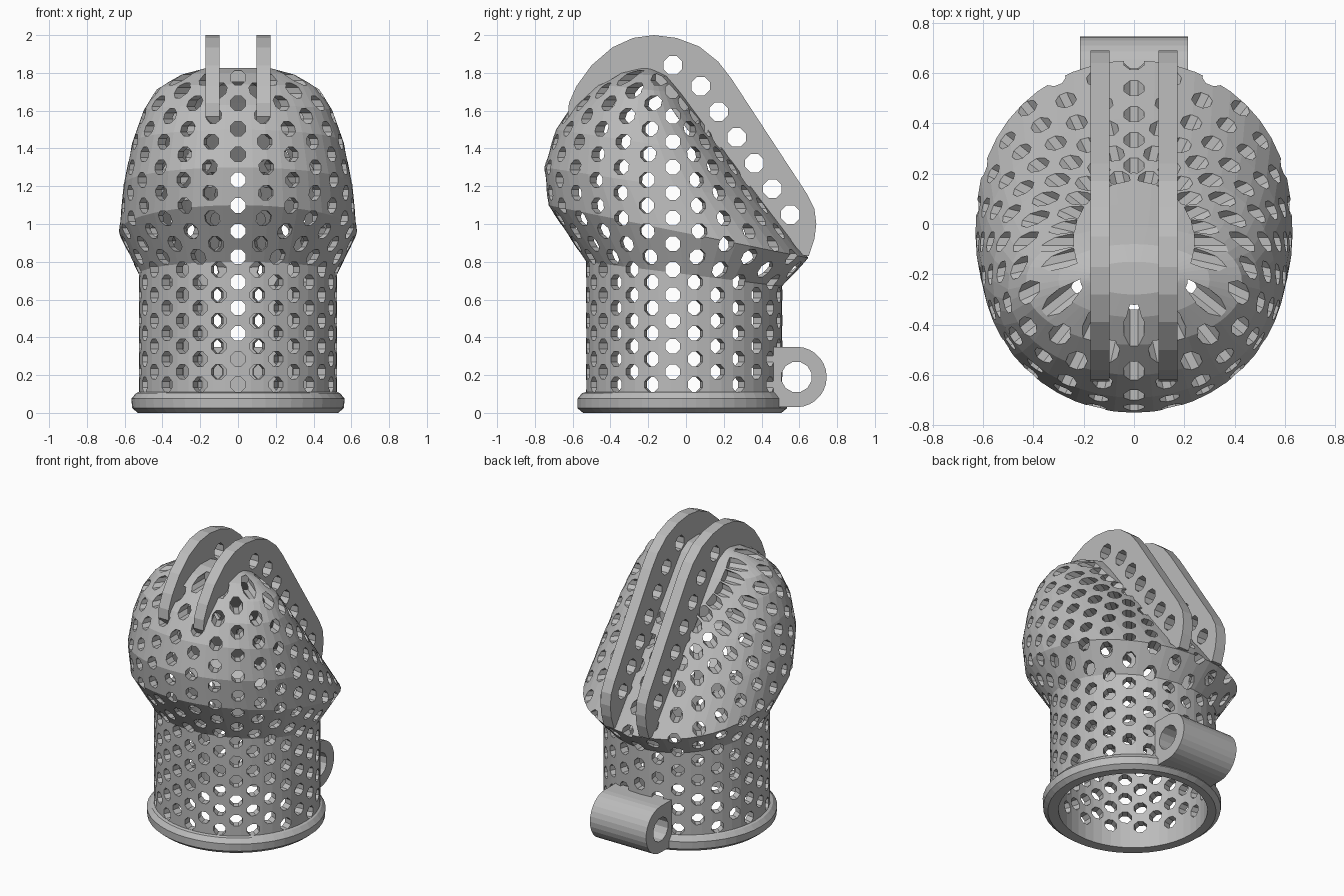
import bpy, bmesh, math
from mathutils import Matrix, Vector

if "Cube" in bpy.data.objects:
    bpy.data.objects.remove(bpy.data.objects["Cube"], do_unlink=True)

grey = bpy.data.materials.new("plain grey")
grey.use_nodes = True
grey.diffuse_color = (0.5, 0.5, 0.5, 1)
grey.node_tree.nodes["Principled BSDF"].inputs["Base Color"].default_value = (0.5, 0.5, 0.5, 1)


def make(name, bm):
    bmesh.ops.recalc_face_normals(bm, faces=bm.faces)
    me = bpy.data.meshes.new(name)
    bm.to_mesh(me)
    bm.free()
    me.materials.append(grey)
    ob = bpy.data.objects.new(name, me)
    bpy.context.collection.objects.link(ob)
    return ob


def cut(target, cutter):
    mod = target.modifiers.new("cut", "BOOLEAN")
    mod.operation = "DIFFERENCE"
    mod.solver = "EXACT"
    mod.object = cutter
    bpy.context.view_layer.objects.active = target
    bpy.ops.object.modifier_apply(modifier=mod.name)
    bpy.data.objects.remove(cutter, do_unlink=True)


def rod(bm, centre, axis, radius, length, sides=8):
    turn = Vector(axis).to_track_quat("Z", "Y").to_matrix().to_4x4()
    spin = Matrix.Rotation(math.pi / sides, 4, "Z")
    bmesh.ops.create_cone(bm, cap_ends=True, segments=sides, radius1=radius, radius2=radius,
                          depth=length, matrix=Matrix.Translation(centre) @ turn @ spin)


def plate(name, outline, x0, x1):
    # Extrude a (y, z) outline along x
    bm = bmesh.new()
    face = bm.faces.new([bm.verts.new((x0, y, z)) for y, z in outline])
    ext = bmesh.ops.extrude_face_region(bm, geom=[face])
    bmesh.ops.translate(bm, vec=(x1 - x0, 0, 0),
                        verts=[v for v in ext["geom"] if isinstance(v, bmesh.types.BMVert)])
    return make(name, bm)


# Hollow body: each section is front y, front z, back y, back z, half width
SEG = 48
lip = [(-.545, 0, .505, 0, .53), (-.575, .025, .535, .025, .56),
       (-.575, .075, .535, .075, .565), (-.55, .105, .515, .105, .54)]
tube = [(-.53, .11, .51, .11, .525), (-.53, .8, .51, .67, .525)]
head = [(-.73, 1.1, .65, .82, .63), (-.75, 1.3, .42, 1.12, .605),
        (-.69, 1.5, .24, 1.36, .56), (-.6, 1.63, .08, 1.57, .5),
        (-.48, 1.74, -.01, 1.69, .43), (-.37, 1.8, -.08, 1.78, .3),
        (-.28, 1.825, -.15, 1.82, .18)]


def ring(bm, section, inset=0.0, drop=0.0):
    yf, zf, yb, zb, w = section
    yf, yb, w = yf + inset, yb - inset, w - inset
    verts = []
    for i in range(SEG):
        a = 2 * math.pi * i / SEG
        c, s = math.cos(a), math.sin(a)
        # Squarer towards the back of the head
        power = .85 if c < 0 and section in head else 1
        u = math.copysign(abs(c) ** power, c)
        y = (yf + yb) / 2 - (yb - yf) / 2 * u
        z = (zf + zb) / 2 + (zf - zb) / 2 * u - drop
        verts.append(bm.verts.new((w * s, y, z)))
    return verts


bm = bmesh.new()
rings = [ring(bm, s, .055, .05) for s in reversed(head)]
rings += [ring(bm, s, .055) for s in reversed(tube)]
rings.append(ring(bm, (-.53, 0, .51, 0, .525), .055))
rings += [ring(bm, s) for s in lip + tube + head]
for lo, hi in zip(rings, rings[1:]):
    for i in range(SEG):
        j = (i + 1) % SEG
        bm.faces.new((lo[i], lo[j], hi[j], hi[i]))
bm.faces.new(rings[0])
bm.faces.new(rings[-1])
body = make("perforated_body", bm)

# Staggered radial perforations
bm = bmesh.new()
COLS = 28
for col in range(COLS):
    a = 2 * math.pi * col / COLS
    d = Vector((math.sin(a), -math.cos(a), 0))
    z = .15 + .0677 * (col % 2)
    while z < 1.79:
        rod(bm, d * .62 + Vector((0, -.07, z)), d, .042, .76)
        z += .1354
cut(body, make("hole_cutter", bm))

# Open slot between the fins
bm = bmesh.new()
bmesh.ops.create_cube(bm, size=1, matrix=Matrix.Translation((0, -.01, 1.6))
                      @ Matrix.Diagonal((.22, .92, 1.3, 1)))
cut(body, make("slot_cutter", bm))

# Pair of curved fins with a row of holes
fin_outline = [(-.6, 1.53), (-.625, 1.57), (-.62, 1.64), (-.58, 1.73), (-.5, 1.84), (-.39, 1.935),
               (-.28, 1.985), (-.17, 2), (-.05, 1.985), (.07, 1.94), (.17, 1.86), (.24, 1.77),
               (.64, 1.16), (.68, 1.08), (.69, 1), (.68, .92), (.65, .83), (.59, .84),
               (.18, 1.38), (-.12, 1.75), (-.25, 1.78), (-.38, 1.74), (-.5, 1.65), (-.565, 1.54)]
for side, name in ((1, "left_fin"), (-1, "right_fin")):
    fin = plate(name, fin_outline, side * .097, side * .173)
    bm = bmesh.new()
    rod(bm, (0, -.07, 1.84), (1, 0, 0), .053, 1)
    for i in range(6):
        rod(bm, (0, .077 + .0952 * i, 1.73 - .136 * i), (1, 0, 0), .053, 1)
    cut(fin, make("fin_hole_cutter", bm))

# Hinge lug at the back
arc = [math.pi * (i / 14 - .5) for i in range(15)]
lug_outline = [(.46, .03)] + [(.585 + .16 * math.cos(a), .19 + .16 * math.sin(a)) for a in arc] + [(.46, .35)]
lug = plate("hinge_lug", lug_outline, -.215, .215)
bm = bmesh.new()
rod(bm, (0, .585, .19), (1, 0, 0), .082, 1, 12)
cut(lug, make("lug_hole_cutter", bm))
